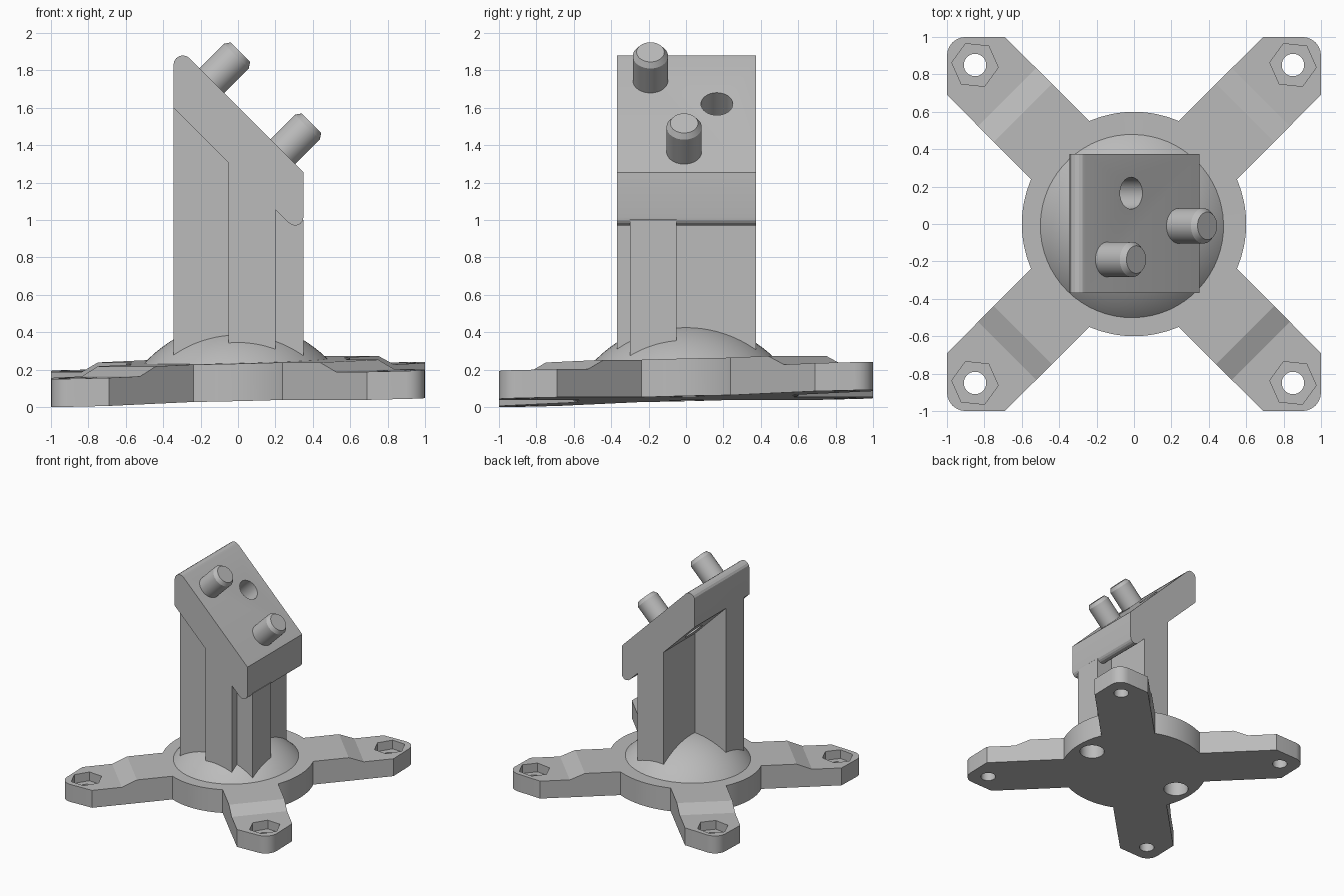
import bpy, bmesh, math
from mathutils import Matrix, Vector

if "Cube" in bpy.data.objects:
    bpy.data.objects.remove(bpy.data.objects["Cube"], do_unlink=True)

GREY = (0.5, 0.5, 0.5, 1)
mat = bpy.data.materials.new("plain grey")
mat.use_nodes = True
mat.diffuse_color = GREY
mat.node_tree.nodes["Principled BSDF"].inputs["Base Color"].default_value = GREY

FLAT = Matrix.Identity(4)                                # profile in x, y, depth along z
UPRIGHT = Matrix(((1, 0, 0, 0), (0, 0, 1, 0), (0, 1, 0, 0), (0, 0, 0, 1)))  # x, z, depth along y


def finish(name, bm):
    bmesh.ops.recalc_face_normals(bm, faces=bm.faces)
    mesh = bpy.data.meshes.new(name)
    bm.to_mesh(mesh)
    bm.free()
    mesh.materials.append(mat)
    ob = bpy.data.objects.new(name, mesh)
    bpy.context.collection.objects.link(ob)
    return ob


def prism(name, points, lo, hi, matrix=FLAT):
    """Extrude a 2D outline between two depths."""
    bm = bmesh.new()
    face = bm.faces.new([bm.verts.new((a, b, lo)) for a, b in points])
    res = bmesh.ops.extrude_face_region(bm, geom=[face])
    moved = [v for v in res["geom"] if isinstance(v, bmesh.types.BMVert)]
    bmesh.ops.translate(bm, verts=moved, vec=(0, 0, hi - lo))
    bm.transform(matrix)
    return finish(name, bm)


def lathe(name, points, matrix=FLAT, steps=48):
    """Spin an (r, z) profile that starts and ends on the axis."""
    bm = bmesh.new()
    verts = [bm.verts.new((r, 0, z)) for r, z in points]
    edges = [bm.edges.new(p) for p in zip(verts, verts[1:])]
    bmesh.ops.spin(bm, geom=verts + edges, cent=(0, 0, 0), axis=(0, 0, 1),
                   angle=math.tau, steps=steps)
    bmesh.ops.remove_doubles(bm, verts=bm.verts, dist=1e-5)
    bm.transform(matrix)
    return finish(name, bm)


def cylinder(name, r, lo, hi, matrix=FLAT, steps=32):
    return lathe(name, [(0, lo), (r, lo), (r, hi), (0, hi)], matrix, steps)


def combine(target, other, operation):
    mod = target.modifiers.new("cut", "BOOLEAN")
    mod.operation, mod.solver, mod.object = operation, "EXACT", other
    bpy.context.view_layer.objects.active = target
    bpy.ops.object.modifier_apply(modifier=mod.name)
    bpy.data.objects.remove(other, do_unlink=True)


def arc(cx, cy, r, start, end, n=6):
    angles = [math.radians(start + (end - start) * i / n) for i in range(n + 1)]
    return [(cx + r * math.cos(a), cy + r * math.sin(a)) for a in angles]


# Base plate: disc and four stepped arms
base = cylinder("base_plate", 0.6, 0, 0.2, steps=64)
HALF = 0.22
arm_profile = [(0.2, 0), (0.98, 0), (0.98, 0.15), (0.96, 0.15), (0.84, 0.2), (0.2, 0.2)]
tip_outline = [(0.655, 0.345), (1, 0.69)] + arc(0.9, 0.9, 0.1, 0, 90) + [(0.69, 1), (0.345, 0.655)]
for k in range(4):
    turn = Matrix.Rotation(k * math.pi / 2, 4, "Z")
    diagonal = turn @ Matrix.Rotation(math.pi / 4, 4, "Z")
    combine(base, prism("arm", arm_profile, -HALF, HALF, diagonal @ UPRIGHT), "UNION")
    combine(base, prism("arm_tip", tip_outline, 0, 0.15, turn), "UNION")

# Hexagonal nut pockets with screw holes
for x in (-0.85, 0.85):
    for y in (-0.85, 0.85):
        place = Matrix.Translation((x, y, 0)) @ Matrix.Rotation(math.radians(-6), 4, "Z")
        combine(base, cylinder("pocket", 0.125, 0.075, 0.3, place, 6), "DIFFERENCE")
        combine(base, cylinder("screw_hole", 0.06, -0.1, 0.3, place), "DIFFERENCE")

# Blind holes under the disc
for x in (-0.45, 0.45):
    combine(base, cylinder("blind_hole", 0.1, -0.1, 0.14, Matrix.Translation((x, 0, 0))), "DIFFERENCE")

# The plate leans gently up towards the back left
for v in base.data.vertices:
    v.co.z += 0.0235 * (v.co.x + v.co.y + 1.94)

# Shallow dome
R, CZ, FLOOR = 0.678, -0.223, 0.21
edge = math.acos((FLOOR - CZ) / R)
cap = [(R * math.sin(edge * i / 16), CZ + R * math.cos(edge * i / 16)) for i in range(17)]
dome = lathe("dome", cap + [(0, FLOOR)], steps=64)

# Sloped head slab with rounded upper and lower edges
BACK, FRONT, LEFT, RIGHT = 0.375, -0.37, 0.35, -0.345
TOP, UNDER, JOIN = 1.605, 1.255, 1.35                    # x + z on each sloped plane
head_outline = ([(LEFT, TOP - LEFT)] + arc(-0.295, 1.83, 0.05, 45, 180)
                + [(RIGHT, UNDER - RIGHT)] + arc(0.305, 1.015, 0.045, 225, 360))
tower = prism("tower", head_outline, FRONT, BACK, UPRIGHT)


# Cross-shaped column below the head
def column(name, x0, x1, y0, y1):
    outline = [(x0, 0.22), (x1, 0.22), (x1, JOIN - x1), (x0, JOIN - x0)]
    return prism(name, outline, y0, y1, UPRIGHT)


combine(tower, column("long_web", RIGHT, LEFT, -0.3, -0.05), "UNION")
combine(tower, column("cross_web", -0.05, 0.2, FRONT, BACK), "UNION")


# Through hole and chamfered pegs, square to the slope
def on_slope(x, y):
    return Matrix.Translation((x, y, TOP - x)) @ Matrix.Rotation(math.pi / 4, 4, "Y")


combine(tower, cylinder("head_hole", 0.085, -0.35, 0.1, on_slope(-0.015, 0.165)), "DIFFERENCE")
peg_profile = [(0, -0.1), (0.094, -0.1), (0.094, 0.185), (0.074, 0.215), (0, 0.215)]
pegs = [lathe("upper_peg", peg_profile, on_slope(-0.14, -0.19)),
        lathe("lower_peg", peg_profile, on_slope(0.24, -0.01))]

# Smooth round surfaces, keep edges sharp
bpy.ops.object.select_all(action="DESELECT")
for ob in [base, dome, tower] + pegs:
    ob.select_set(True)
bpy.context.view_layer.objects.active = base
bpy.ops.object.shade_smooth_by_angle(angle=math.radians(20))
